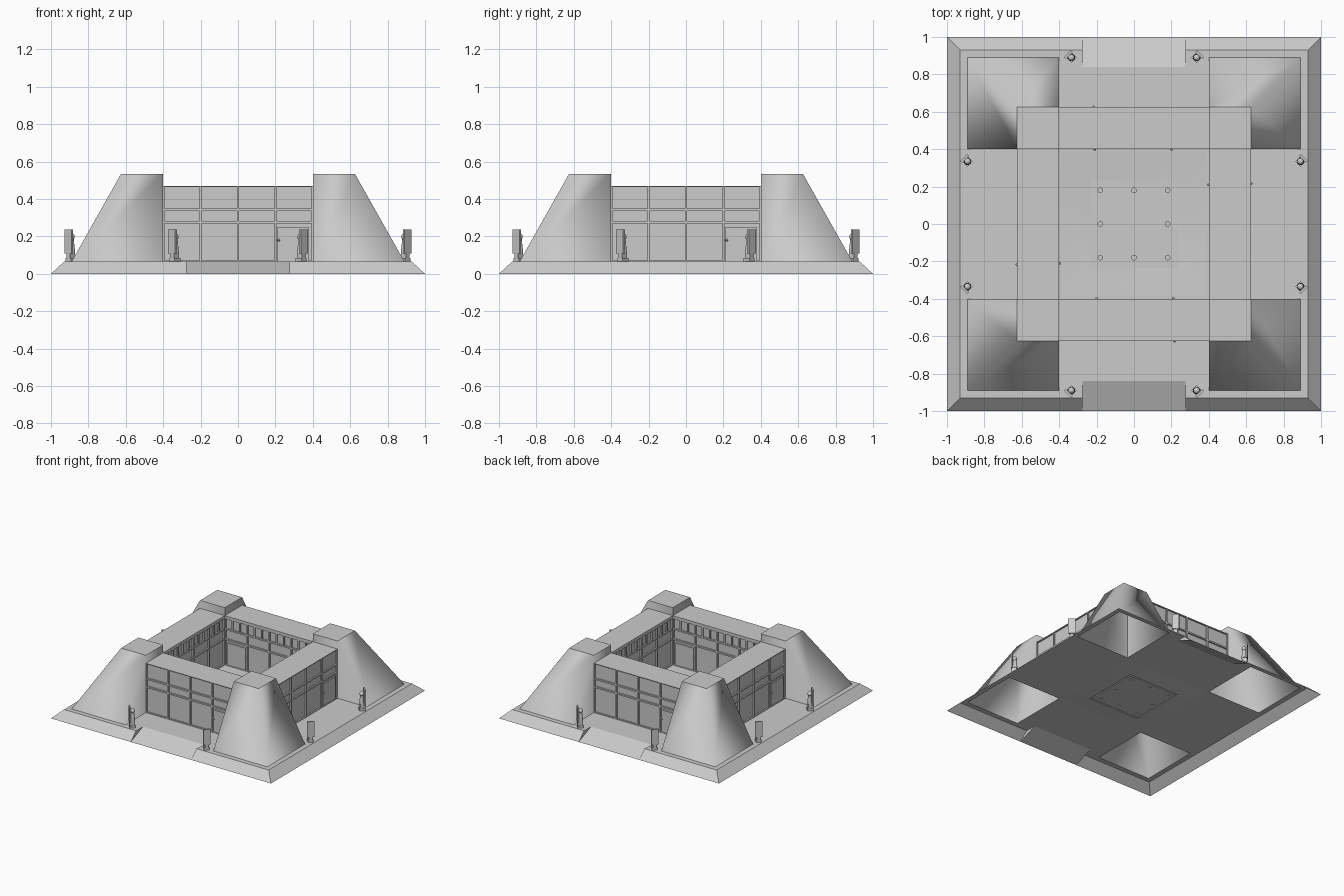
import bpy, bmesh, math
from mathutils import Matrix

if "Cube" in bpy.data.objects:
    bpy.data.objects.remove(bpy.data.objects["Cube"])

H = 0.065      # floor level
IN, OUT = 0.4, 0.625   # inner and outer wall faces
ROOF, PEAK = 0.47, 0.535

stone = bpy.data.materials.new("grey_stone")
stone.use_nodes = True
GREY = (0.6, 0.6, 0.6, 1)
stone.diffuse_color = GREY
stone.node_tree.nodes["Principled BSDF"].inputs["Base Color"].default_value = GREY


def face(bm, pts):
    return bm.faces.new([bm.verts.new(p) for p in pts])


def add_box(bm, x0, x1, y0, y1, z0, z1):
    m = Matrix.Translation(((x0 + x1) / 2, (y0 + y1) / 2, (z0 + z1) / 2))
    bmesh.ops.create_cube(bm, size=1, matrix=m @ Matrix.Diagonal((x1 - x0, y1 - y0, z1 - z0, 1)))


def finish(bm, name, weld=True):
    if weld:
        bmesh.ops.remove_doubles(bm, verts=bm.verts, dist=0.0002)
    me = bpy.data.meshes.new(name)
    bm.to_mesh(me)
    bm.free()
    me.materials.append(stone)
    return place(me, name)


def place(me, name, loc=(0, 0, 0), angle=0):
    ob = bpy.data.objects.new(name, me)
    ob.location = loc
    ob.rotation_euler.z = angle
    bpy.context.collection.objects.link(ob)
    return ob


# Base: one quarter of skirt, ramp and floor, mirrored both ways
bm = bmesh.new()
E, R, Q = 0.93, 0.275, -0.84
face(bm, [(1, -1, 0), (1, 0, 0), (E, 0, H), (E, -E, H)])
face(bm, [(R, -1, 0), (1, -1, 0), (E, -E, H), (R, -E, H)])
face(bm, [(R, -1, 0), (R, -E, H), (R, Q, H)])
face(bm, [(0, -1, 0), (R, -1, 0), (R, Q, H), (0, Q, H)])
for x0, x1, y0, y1 in [(R, IN, -E, Q), (IN, E, -E, -0.89), (0.89, E, -0.89, -IN),
                       (0, IN, Q, -IN), (IN, E, -IN, 0)]:
    face(bm, [(x0, y0, H), (x1, y0, H), (x1, y1, H), (x0, y1, H)])
base = finish(bm, "base_platform")
mirror = base.modifiers.new("mirror", "MIRROR")
mirror.use_axis = (True, True, False)

# Corner towers: hollow, sloping outside, upright inside, softly shaded
bm = bmesh.new()
levels = []
for edge, z in ((0.89, H), (OUT, PEAK)):
    levels.append([bm.verts.new(p) for p in
                   ((IN, -edge, z), (edge, -edge, z), (edge, -IN, z), (IN, -IN, z))])
low, high = levels
for i in range(4):
    j = (i + 1) % 4
    bm.faces.new((low[i], low[j], high[j], high[i])).smooth = True
top = bm.faces.new(high)
for e in top.edges:
    e.smooth = False
for e in bm.edges:      # keep the courtyard corner crisp
    if all(v in (low[3], high[3]) for v in e.verts):
        e.smooth = False
tower = finish(bm, "tower")
for k in range(1, 4):
    place(tower.data, "tower", angle=k * math.pi / 2)


# Walls: bands of recessed panels
def panel(bm, y, side, u0, u1, z0, z1, margin=0.006, depth=0.012):
    rings = []
    for m, d in ((0, 0), (margin, 0), (margin, depth)):
        pts = [(u0 + m, z0 + m), (u1 - m, z0 + m), (u1 - m, z1 - m), (u0 + m, z1 - m)]
        rings.append([bm.verts.new((u, y + side * d, z)) for u, z in pts[::side]])
    for a, b in zip(rings, rings[1:]):
        for i in range(4):
            j = (i + 1) % 4
            bm.faces.new((a[i], a[j], b[j], b[i]))
    bm.faces.new(rings[-1])


def bands(bm, y, side, heights, counts):
    for z0, z1, n in zip(heights, heights[1:], counts):
        w = 2 * IN / n
        for i in range(n):
            panel(bm, y, side, -IN + i * w, -IN + (i + 1) * w, z0, z1)


bm = bmesh.new()
bands(bm, -OUT, 1, (H, 0.276, 0.343, ROOF), (4, 4, 4))
bands(bm, -IN, -1, (H, 0.276, 0.36, 0.45), (4, 4, 12))
face(bm, [(IN, -IN, 0.45), (-IN, -IN, 0.45), (-IN, -IN, ROOF), (IN, -IN, ROOF)])
face(bm, [(-IN, -OUT, ROOF), (IN, -OUT, ROOF), (IN, -IN, ROOF), (-IN, -IN, ROOF)])
wall = finish(bm, "wall")

# Doors with round knobs, outside and in the courtyard
bm = bmesh.new()
add_box(bm, 0.212, 0.378, -OUT + 0.003, -OUT + 0.012, H, 0.25)
add_box(bm, 0.212, 0.378, -IN - 0.012, -IN - 0.003, H, 0.25)
for x, y, z in ((0.217, -OUT, 0.18), (0.21, -IN, 0.18)):
    bmesh.ops.create_uvsphere(bm, u_segments=8, v_segments=6, radius=0.008,
                              matrix=Matrix.Translation((x, y, z)))
door = finish(bm, "door", weld=False)
for k in range(1, 4):
    place(wall.data, "wall", angle=k * math.pi / 2)
    place(door.data, "door", angle=k * math.pi / 2)

# Second inner knob on the front and back walls
bm = bmesh.new()
for s in (-1, 1):
    bmesh.ops.create_uvsphere(bm, u_segments=8, v_segments=6, radius=0.008,
                              matrix=Matrix.Translation((s * 0.2, s * IN, 0.18)))
finish(bm, "inner_knobs")

# Courtyard: level border, shallow sloping basin and a rimmed square centre
bm = bmesh.new()
rings = []
for r, z in ((IN, H), (0.385, H), (0.235, 0.05), (0.235, 0.058), (0.225, 0.058), (0.225, 0.05)):
    rings.append([bm.verts.new((sx * r, sy * r, z))
                  for sx, sy in ((-1, -1), (1, -1), (1, 1), (-1, 1))])
for n, (a, b) in enumerate(zip(rings, rings[1:])):
    for i in range(4):
        j = (i + 1) % 4
        f = bm.faces.new((a[i], a[j], b[j], b[i]))
        f.smooth = n == 1
bm.faces.new(rings[-1])
finish(bm, "courtyard_basin", weld=False)

# Eight small floor lamps around the centre
bm = bmesh.new()
for i in (-1, 0, 1):
    for j in (-1, 0, 1):
        if i or j:
            bmesh.ops.create_cone(bm, cap_ends=True, segments=12, radius1=0.015, radius2=0.015,
                                  depth=0.03, matrix=Matrix.Translation((i * 0.18, j * 0.18, 0.06)))
finish(bm, "floor_lamps", weld=False)

# Guard posts: pedestal, figure and a tall shield facing outwards
bm = bmesh.new()
add_box(bm, -0.02, 0.025, -0.02, 0.02, H, 0.085)
add_box(bm, -0.014, 0.025, -0.014, 0.014, 0.085, 0.12)
add_box(bm, 0.016, 0.028, -0.027, 0.027, 0.11, 0.237)
bmesh.ops.create_cone(bm, cap_ends=True, segments=12, radius1=0.02, radius2=0.012,
                      depth=0.07, matrix=Matrix.Translation((0, 0, 0.15)))
head = bmesh.ops.create_uvsphere(bm, u_segments=12, v_segments=8, radius=0.018,
                                 matrix=Matrix.Translation((0, 0, 0.198)))
for f in {f for v in head["verts"] for f in v.link_faces}:
    f.smooth = True
post = finish(bm, "guard_post", weld=False)
spots = [(sx * a, sy * b) for sx in (-1, 1) for sy in (-1, 1)
         for a, b in ((0.335, 0.89), (0.89, 0.335))]
for n, (x, y) in enumerate(spots):
    turn = math.atan2(math.copysign(1, y), math.copysign(1, x))
    if n:
        place(post.data, "guard_post", (x, y, 0), turn)
    else:
        post.location, post.rotation_euler.z = (x, y, 0), turn
